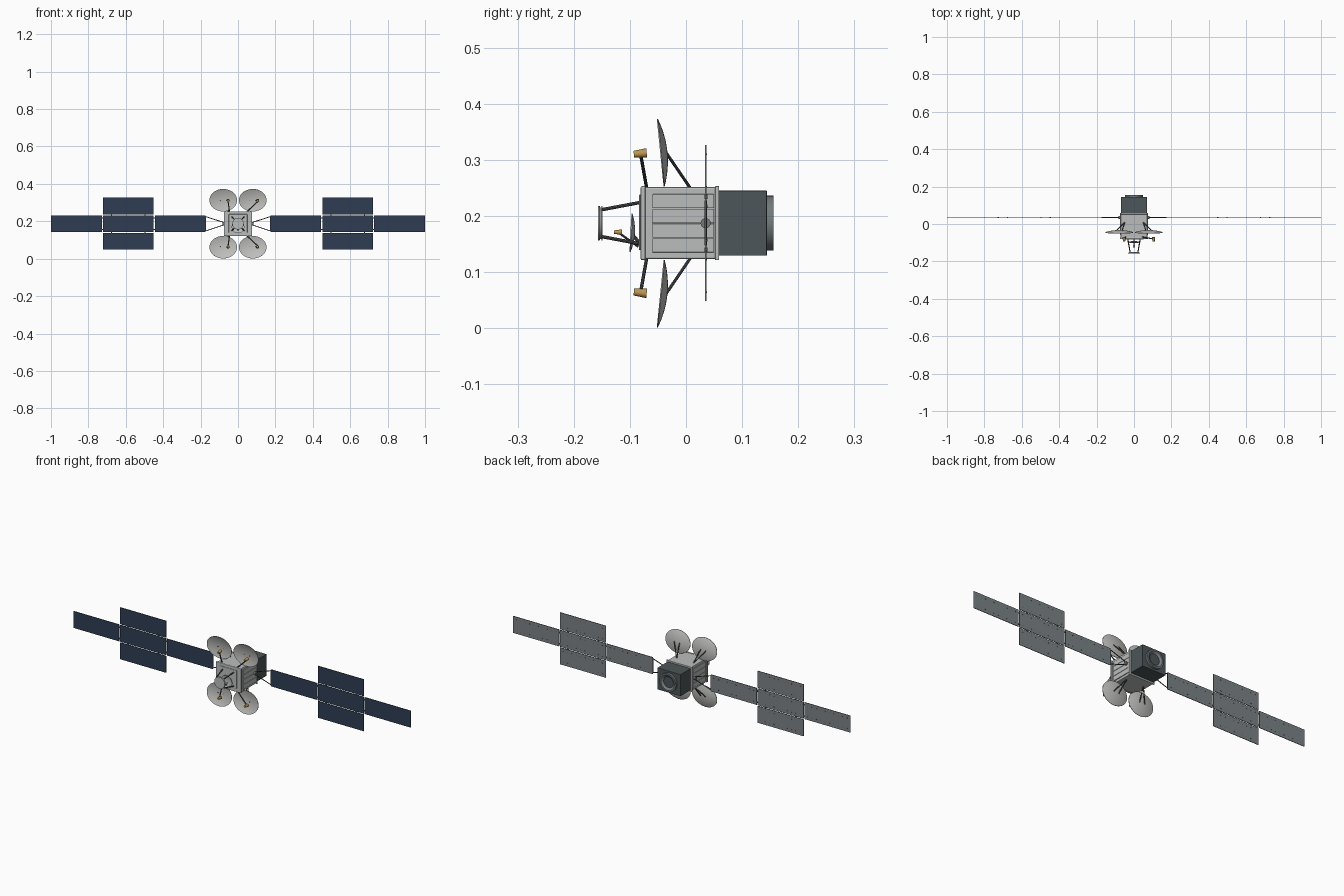
import bpy, bmesh, math
from mathutils import Vector

cube = bpy.data.objects.get("Cube")
if cube:
    bpy.data.objects.remove(cube)


def material(name, r, g, b):
    m = bpy.data.materials.new(name)
    m.use_nodes = True
    m.diffuse_color = (r, g, b, 1)
    m.node_tree.nodes["Principled BSDF"].inputs["Base Color"].default_value = (r, g, b, 1)
    return m


hull = material("hull grey", 0.5, 0.51, 0.51)
dish_grey = material("dish grey", 0.52, 0.52, 0.51)
charcoal = material("charcoal", 0.075, 0.092, 0.1)
strut_grey = material("strut grey", 0.075, 0.08, 0.085)
steel = material("steel grey", 0.17, 0.19, 0.2)
navy = material("solar navy", 0.028, 0.047, 0.088)
backing = material("panel backing", 0.2, 0.225, 0.24)
gold = material("gold", 0.5, 0.3, 0.08)
MID = 0.187  # height of the main axis


def finish(name, bm, mats, loc=(0, 0, 0), smooth=False):
    bmesh.ops.recalc_face_normals(bm, faces=bm.faces)
    mesh = bpy.data.meshes.new(name)
    bm.to_mesh(mesh)
    bm.free()
    ob = bpy.data.objects.new(name, mesh)
    ob.location = loc
    for m in mats:
        mesh.materials.append(m)
    bpy.context.collection.objects.link(ob)
    if smooth:
        bpy.ops.object.select_all(action="DESELECT")
        ob.select_set(True)
        bpy.context.view_layer.objects.active = ob
        bpy.ops.object.shade_smooth_by_angle(angle=math.radians(35))
    return ob


def box(name, lo, hi, mat, bevel=0):
    lo, hi = Vector(lo), Vector(hi)
    bm = bmesh.new()
    bmesh.ops.create_cube(bm, size=1)
    bmesh.ops.scale(bm, vec=hi - lo, verts=bm.verts)
    ob = finish(name, bm, [mat], (lo + hi) / 2)
    if bevel:
        mod = ob.modifiers.new("edge", "BEVEL")
        mod.width, mod.segments = bevel, 2
    return ob


def rod(name, a, b, radius, mat, sides=8):
    a, b = Vector(a), Vector(b)
    bm = bmesh.new()
    bmesh.ops.create_cone(bm, cap_ends=True, segments=sides, radius1=radius,
                          radius2=radius, depth=(b - a).length)
    ob = finish(name, bm, [mat], (a + b) / 2, True)
    ob.rotation_euler = (b - a).to_track_quat("Z", "Y").to_euler()
    return ob


def lathe(name, profile, loc, mat, sides=32, scale=(1, 1, 1), tilt=0):
    """Turn a profile of (radius, y) pairs round the y axis."""
    bm = bmesh.new()
    verts = [bm.verts.new((r, y, 0)) for r, y in profile]
    edges = [bm.edges.new(pair) for pair in zip(verts, verts[1:])]
    bmesh.ops.spin(bm, geom=verts + edges, cent=(0, 0, 0), axis=(0, 1, 0),
                   angle=math.tau, steps=sides, use_merge=True)
    bmesh.ops.remove_doubles(bm, verts=bm.verts, dist=1e-5)
    bmesh.ops.scale(bm, vec=scale, verts=bm.verts)
    ob = finish(name, bm, [mat], loc, True)
    ob.rotation_euler.x = tilt
    return ob


def dish(name, loc, rx, rz, depth, tilt):
    steps = [i / 8 for i in range(9)]
    front = [(t, depth * (1 - t * t)) for t in steps]
    back = [(t, y + 0.002) for t, y in reversed(front)]
    return lathe(name, front + back, loc, dish_grey, 40, (rx, 1, rz), tilt)


# Main body with end frames
box("body", (-.071, -.078, MID - .064), (.071, .056, MID + .064), hull, .003)
box("front_frame", (-.075, -.081, MID - .066), (.075, -.072, MID + .066), hull, .003)
box("rear_frame", (-.076, .052, MID - .066), (.076, .059, MID + .066), hull, .001)
box("front_plate", (-.05, -.084, MID - .048), (.05, -.08, MID + .051), hull, .002)

# Radiator strips on both flanks
for side in (-1, 1):
    for i in range(4):
        z = MID - .052 + i * .0262
        x = sorted((side * .07, side * .0755))
        box("radiator_strip", (x[0], -.06, z), (x[1], .05, z + .025), hull, .001)

# Rear propulsion block and nozzle ring
box("rear_block", (-.069, .058, MID - .058), (.069, .144, MID + .058), charcoal, .001)
nozzle = lathe("nozzle_ring", [(0, .143), (.049, .143), (.049, .156), (.04, .156),
                               (.029, .148), (0, .148)], (0, 0, MID), steel, 40)
nozzle.data.materials.append(charcoal)
nozzle.data.materials.append(backing)
for f in nozzle.data.polygons:
    r = math.hypot(f.center.x, f.center.z)
    f.material_index = 1 if r < .027 else 2 if r < .038 else 0

# Front tower: disc on four splayed legs
lathe("tower_disc", [(0, -.157), (.031, -.157), (.031, -.154), (.028, -.153),
                     (.028, -.151), (.031, -.15), (.031, -.149), (0, -.149)],
      (0, 0, MID), hull)
for sx in (-1, 1):
    for sz in (-1, 1):
        rod("tower_leg", (sx * .021, -.15, MID + sz * .024),
            (sx * .033, -.081, MID + sz * .037), .003, strut_grey)

# Small dish below the tower
dish("small_dish", (0, -.099, .17), .034, .034, .006, -.05)
rod("small_dish_mount", (0, -.094, .165), (0, -.08, .148), .003, strut_grey)
rod("small_feed_arm", (0, -.12, .17), (0, -.085, .145), .002, strut_grey)
lathe("small_feed", [(0, -.007), (.003, -.007), (.005, .007), (0, .007)],
      (0, -.121, .171), gold, 12)

# Four large reflectors with feeds and rear braces
for sx in (-1, 1):
    for sz in (-1, 1):
        cx = sx * .079
        dish("reflector", (cx, -.046, MID + sz * .1255), .074, .0605, .011, sz * .1)
        for off in (-.016, .016):
            rod("reflector_brace", (sx * .05, .008, MID + sz * .062),
                (cx + off, -.035, MID + sz * .125), .0027, strut_grey)
        fx = cx + .026
        lathe("feed_horn", [(0, -.012), (.006, -.012), (.0085, .011), (0, .011)],
              (fx, -.081, MID + sz * .124), gold, 16, tilt=sz * .1)
        rod("feed_arm", (sx * .045, -.07, MID + sz * .062),
            (fx, -.08, MID + sz * .118), .003, strut_grey)


# Solar panels: cells in front, plain backing with small studs behind
def panel(x, z):
    w, h, y = .272, .09, .035
    ob = box("solar_panel", (x - w / 2, y - .0015, z - h / 2),
             (x + w / 2, y + .0015, z + h / 2), navy)
    ob.data.materials.append(backing)
    for f in ob.data.polygons:
        f.material_index = 0 if f.normal.y < -.5 else 1
    bm = bmesh.new()
    for i in range(10):
        for dz in (-.32, .32):
            stud = bmesh.ops.create_cube(bm, size=.004)["verts"]
            bmesh.ops.scale(bm, vec=(1, .4, .7), verts=stud)
            bmesh.ops.translate(bm, verts=stud,
                                vec=(x + w * (i - 4.5) / 10.5, y + .0015, z + h * dz))
    finish("panel_studs", bm, [charcoal])


for side in (-1, 1):
    for col, rows in enumerate(((0,), (-1, 0, 1), (0,))):
        for row in rows:
            panel(side * (.309 + col * .2775), MID + row * .094)
    # Hinges between columns and rows
    for x in (.4475, .725):
        for dz in (-.03, .03):
            box("column_hinge", (side * x - .004, .033, MID + dz - .003),
                (side * x + .004, .038, MID + dz + .003), charcoal)
    for dz in (-.047, .047):
        for dx in (-.09, .09):
            box("row_hinge", (side * .5865 + dx - .003, .033, MID + dz - .004),
                (side * .5865 + dx + .003, .038, MID + dz + .004), charcoal)
    # Yoke from the drive hub to the inner panel
    rod("drive_hub", (side * .07, .035, MID), (side * .084, .035, MID), .009, steel, 16)
    for sz in (-1, 1):
        rod("yoke_arm", (side * .08, .035, MID + sz * .008),
            (side * .172, .035, MID + sz * .038), .0022, strut_grey)
    rod("yoke_bar", (side * .172, .035, MID - .04), (side * .172, .035, MID + .04),
        .0022, strut_grey)
